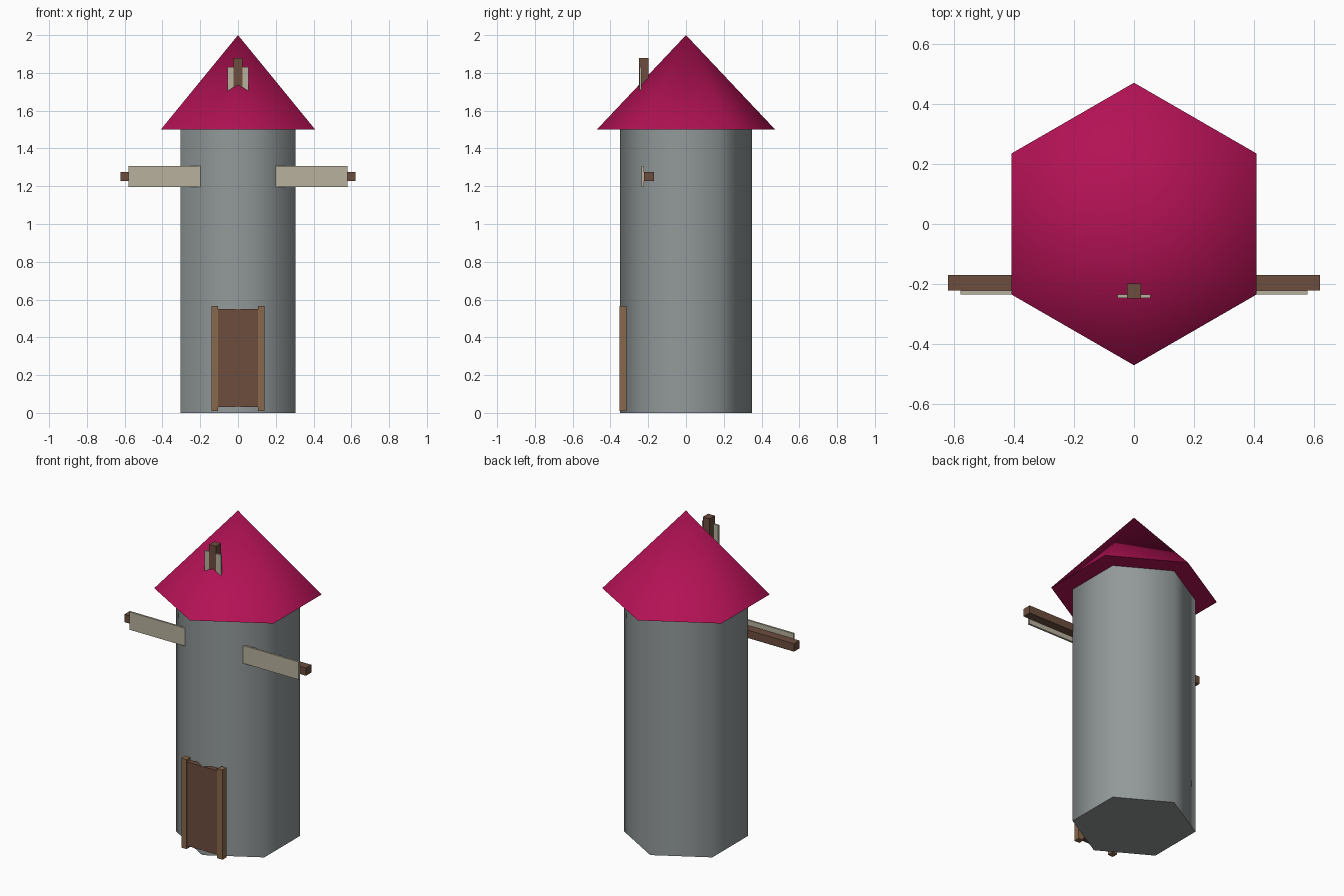
import bpy
import math

if "Cube" in bpy.data.objects:
    bpy.data.objects.remove(bpy.data.objects["Cube"])


def material(name, rgb):
    m = bpy.data.materials.new(name)
    m.diffuse_color = (*rgb, 1)
    m.use_nodes = True
    m.node_tree.nodes["Principled BSDF"].inputs["Base Color"].default_value = m.diffuse_color
    return m


STONE = material("stone", (0.29, 0.32, 0.32))
ROOF = material("roof_red", (0.45, 0.006, 0.09))
DARK_WOOD = material("dark_wood", (0.15, 0.075, 0.047))
WOOD = material("wood", (0.25, 0.14, 0.07))
CANVAS = material("canvas", (0.48, 0.44, 0.34))


def box(name, lo, hi, mat):
    """Box spanning two opposite corners."""
    bpy.ops.mesh.primitive_cube_add(size=1, location=[(a + b) / 2 for a, b in zip(lo, hi)])
    ob = bpy.context.object
    ob.name = name
    ob.scale = [b - a for a, b in zip(lo, hi)]
    bpy.ops.object.transform_apply(location=False, rotation=False, scale=True)
    ob.data.materials.append(mat)
    return ob


def hex_cone(name, r1, r2, z0, z1, mat):
    """Six-sided prism or pyramid, smooth round the sides, sharp at the caps."""
    bpy.ops.mesh.primitive_cone_add(vertices=6, radius1=r1, radius2=r2, depth=z1 - z0,
                                    location=(0, 0, (z0 + z1) / 2))
    ob = bpy.context.object
    ob.name = name
    ob.data.materials.append(mat)
    bpy.ops.object.shade_smooth_by_angle(angle=math.radians(70))


# Tower and roof
hex_cone("tower", 0.35, 0.35, 0, 1.5, STONE)
hex_cone("roof", 0.472, 0, 1.5, 2.0, ROOF)

# Door with a post on each side
box("door", (-0.11, -0.351, 0.03), (0.11, -0.32, 0.55), DARK_WOOD)
for side, x in (("left", -0.123), ("right", 0.123)):
    box(f"door_post_{side}", (x - 0.018, -0.353, 0.01), (x + 0.018, -0.315, 0.565), WOOD)

# Sail beams, crossing at the hub inside the tower
HUB = 1.252
box("sail_beam_horizontal", (-0.622, -0.223, HUB - 0.024), (0.622, -0.17, HUB + 0.024), DARK_WOOD)
box("sail_beam_vertical", (-0.023, -0.249, HUB - 0.627), (0.023, -0.198, HUB + 0.627), DARK_WOOD)

# Sail boards, one on each arm
for side, s in (("left", -1), ("right", 1)):
    a, b = sorted((s * 0.15, s * 0.58))
    box(f"sail_{side}", (a, -0.235, HUB - 0.055), (b, -0.223, HUB + 0.055), CANVAS)
for side, s in (("bottom", -1), ("top", 1)):
    a, b = sorted((s * 0.15, s * 0.58))
    box(f"sail_{side}", (-0.055, -0.247, HUB + a), (0.055, -0.235, HUB + b), CANVAS)
